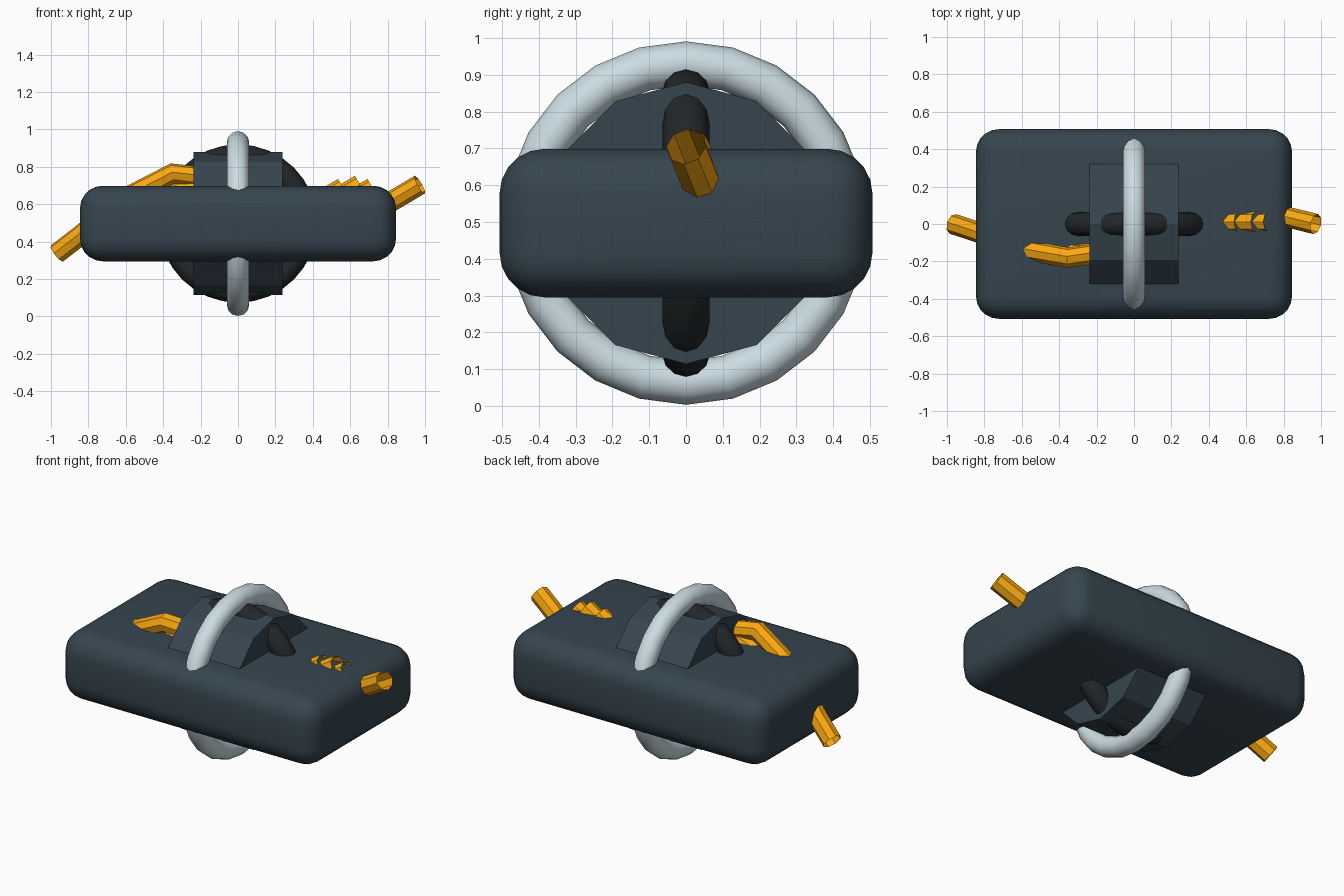
import bpy, math
from mathutils import Vector

if "Cube" in bpy.data.objects:
    bpy.data.objects.remove(bpy.data.objects["Cube"])

CZ = 0.497  # shared centre height


def mat(name, rgb):
    m = bpy.data.materials.new(name)
    m.diffuse_color = (*rgb, 1)
    m.use_nodes = True
    m.node_tree.nodes["Principled BSDF"].inputs["Base Color"].default_value = m.diffuse_color
    return m


slate = mat("slate", (0.037, 0.060, 0.078))
black = mat("black", (0.016, 0.020, 0.022))
pale = mat("pale", (0.60, 0.72, 0.77))
amber = mat("amber", (0.95, 0.39, 0.005))


def finish(name, material, angle=35):
    ob = bpy.context.object
    ob.name = name
    ob.data.materials.clear()
    ob.data.materials.append(material)
    bpy.ops.object.shade_smooth_by_angle(angle=math.radians(angle))
    return ob


def ring(name, outer, tube, rot, material, segs):
    bpy.ops.mesh.primitive_torus_add(major_radius=outer - tube, minor_radius=tube,
                                     major_segments=segs, minor_segments=12,
                                     location=(0, 0, CZ), rotation=rot)
    return finish(name, material)


def pipe(name, points, radius=0.055):
    # open-ended octagonal tube along a path
    cu = bpy.data.curves.new(name, 'CURVE')
    cu.dimensions = '3D'
    cu.bevel_depth = radius
    cu.bevel_resolution = 2
    sp = cu.splines.new('POLY')
    sp.points.add(len(points) - 1)
    for p, co in zip(sp.points, points):
        p.co = (*co, 1)
    ob = bpy.data.objects.new(name, cu)
    bpy.context.collection.objects.link(ob)
    bpy.ops.object.select_all(action='DESELECT')
    bpy.context.view_layer.objects.active = ob
    ob.select_set(True)
    bpy.ops.object.convert(target='MESH')
    return finish(name, amber)


# rounded slab body
bpy.ops.mesh.primitive_cube_add(size=1, location=(0, 0, CZ))
slab = bpy.context.object
slab.scale = (1.69, 1.014, 0.404)
bpy.ops.object.transform_apply(location=False, rotation=False, scale=True)
bev = slab.modifiers.new("round", 'BEVEL')
bev.width = 0.122
bev.segments = 5
bpy.ops.object.modifier_apply(modifier="round")
finish("body_slab", slate)

# twelve-sided hub lying along x, one corner pointing up
bpy.ops.mesh.primitive_cylinder_add(vertices=12, radius=0.383, depth=0.474,
                                    location=(0, 0, CZ), rotation=(0, math.pi / 2, 0))
finish("hub", slate, 20)

# crossed rings
ring("outer_ring", 0.494, 0.06, (0, math.pi / 2, 0), pale, 24)
ring("inner_ring", 0.423, 0.064, (math.pi / 2, 0, 0), black, 32)

# cable running in from the left and over the slab into the hub
pipe("left_cable", [(-0.968, 0.0, 0.337), (-0.845, -0.04, 0.432), (-0.60, -0.135, 0.635),
                    (-0.35, -0.18, 0.765), (-0.15, -0.15, 0.74)])
pipe("left_cable_fork", [(-0.43, -0.15, 0.625), (-0.30, -0.15, 0.68), (-0.15, -0.15, 0.72)], 0.048)

# cable leaving on the right
pipe("right_cable", [(0.60, 0.09, 0.485), (0.972, 0.0, 0.705)])

# three tilted open tube lips breaking through the top
lean = Vector((0.86, 0, 0.51))
for i, (x, z) in enumerate([(0.535, 0.735), (0.625, 0.752), (0.692, 0.735)]):
    end = Vector((x + 0.028, 0.012, z - 0.047))
    pipe(f"cable_lip_{i + 1}", [end - lean * 0.1, end])
